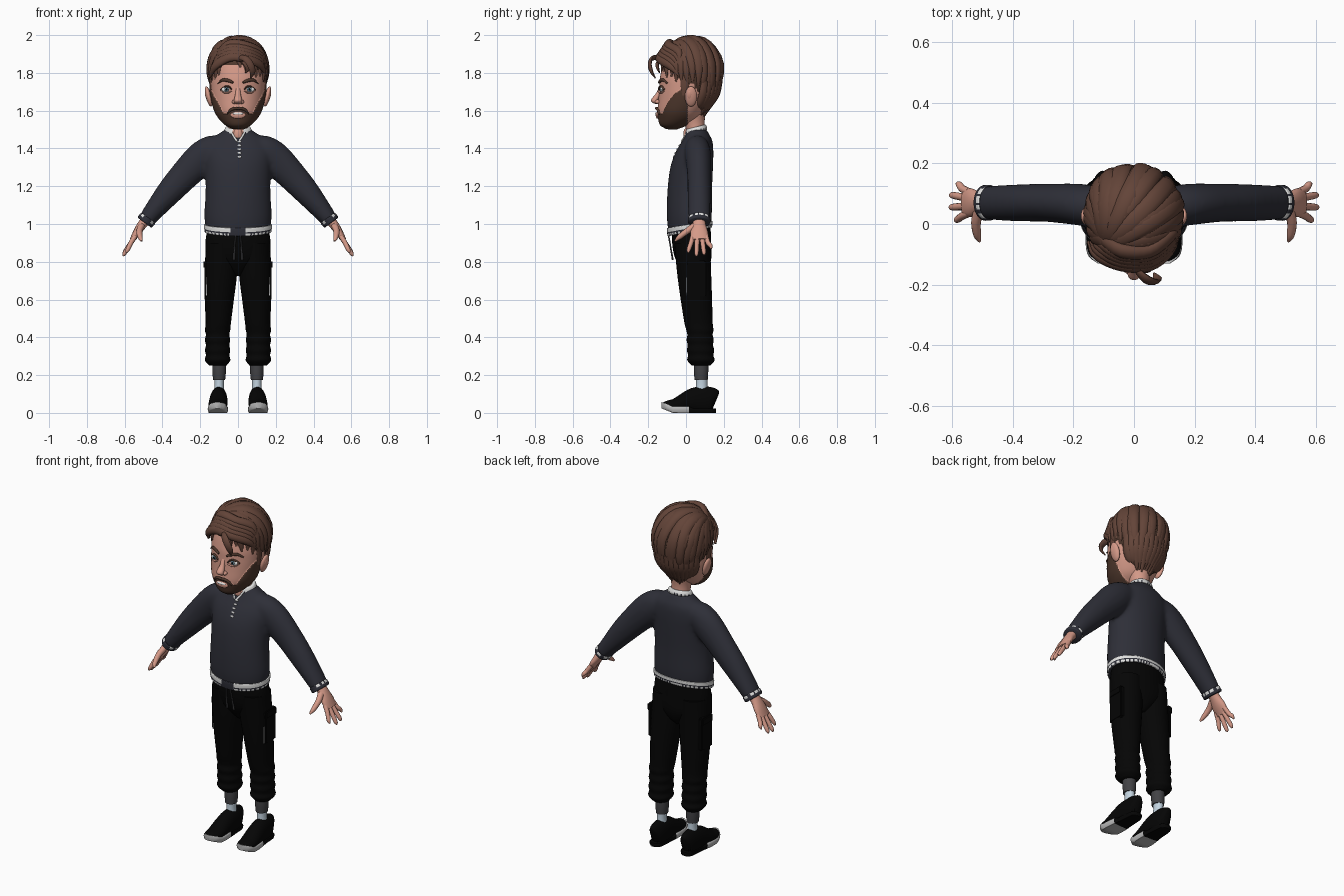
import bpy, bmesh, math, random
from mathutils import Vector, Matrix

random.seed(4)
if "Cube" in bpy.data.objects:
    bpy.data.objects.remove(bpy.data.objects["Cube"])


def material(name, r, g, b):
    m = bpy.data.materials.new(name)
    m.use_nodes = True
    m.diffuse_color = (r, g, b, 1)
    bsdf = m.node_tree.nodes["Principled BSDF"]
    bsdf.inputs["Base Color"].default_value = (r, g, b, 1)
    bsdf.inputs["Roughness"].default_value = 0.8
    return m


skin = material("skin", .66, .32, .245)
hair = material("hair brown", .125, .058, .04)
beard = material("beard dark brown", .075, .038, .025)
knit = material("sweater navy", .027, .028, .039)
black = material("trouser black", .0015, .0015, .0015)
white = material("trim white", .75, .75, .74)
grey = material("cuff grey", .055, .055, .06)
sock = material("sock pale blue", .55, .66, .75)
sole = material("sole grey", .48, .48, .48)
iris = material("iris blue grey", .12, .22, .28)
parts = []


def finish(name, bm, mats, rule=None, mirror=False):
    bmesh.ops.recalc_face_normals(bm, faces=bm.faces)
    if rule:
        for f in bm.faces:
            f.material_index = int(rule(f.calc_center_median()))
    me = bpy.data.meshes.new(name)
    bm.to_mesh(me)
    bm.free()
    for m in mats:
        me.materials.append(m)
    ob = bpy.data.objects.new(name, me)
    bpy.context.collection.objects.link(ob)
    if mirror:
        ob.modifiers.new("Mirror", "MIRROR").use_axis[0] = True
    parts.append(ob)
    return ob


def spline(rows, steps):
    """Smooth path through rows of x, y, z, width, depth."""
    p = [Vector(r) for r in rows]
    p = [p[0] * 2 - p[1]] + p + [p[-1] * 2 - p[-2]]
    out = []
    for a, b, c, d in zip(p, p[1:], p[2:], p[3:]):
        for k in range(steps):
            t = k / steps
            out.append(b + (c - a) * (t / 2) + (a * 2 - b * 5 + c * 4 - d) * (t * t / 2)
                       + (b * 3 - a - c * 3 + d) * (t ** 3 / 2))
    return out + [p[-2]]


def loft(name, rows, mats, n=24, steps=4, flat=False, ref=(0, 1, 0), center=None,
         warp=None, rule=None, mirror=False):
    """Skin elliptical rings along a path; flat keeps the rings level."""
    bm = bmesh.new()
    path = spline(rows, steps)
    rings = []
    for i, r in enumerate(path):
        pos = Vector(r[:3])
        u, v = Vector((1, 0, 0)), Vector((0, 1, 0))
        if not flat:
            t = (Vector(path[min(i + 1, len(path) - 1)][:3]) - Vector(path[max(i - 1, 0)][:3])).normalized()
            v = Vector(ref) if center is None else pos - center
            v = (v - t * v.dot(t)).normalized()
            u = v.cross(t)
        ring = []
        for k in range(n):
            a = math.tau * k / n
            ring.append(bm.verts.new(pos + u * max(r[3], .001) * math.cos(a) + v * max(r[4], .001) * math.sin(a)))
        rings.append(ring)
    for a, b in zip(rings, rings[1:]):
        for k in range(n):
            bm.faces.new((a[k], a[(k + 1) % n], b[(k + 1) % n], b[k]))
    bm.faces.new(rings[0])
    bm.faces.new(rings[-1])
    ob = finish(name, bm, mats, rule, mirror)
    if warp:
        for vert in ob.data.vertices:
            vert.co = warp(vert.co)
    return ob


def ball(name, loc, size, mat, mirror=False, turn=0):
    bm = bmesh.new()
    m = Matrix.Translation(loc) @ Matrix.Rotation(turn, 4, 'Y') @ Matrix.Diagonal((*size, 1))
    bmesh.ops.create_uvsphere(bm, u_segments=24, v_segments=14, radius=1, matrix=m)
    return finish(name, bm, [mat], mirror=mirror)


def front_y(ob, x, z):
    hit, loc, _, _ = ob.ray_cast((x, -1, z), (0, 1, 0))
    return loc.y if hit else 0


# Sweater: torso and sleeves fused into one knit surface
def hem_tilt(co):
    k = min(max((1.1 - co.z) / .13, 0), 1)
    return Vector((co.x, co.y, co.z + .2 * (co.y - .02) * k))


sweater = loft("sweater", [(0, .02, .975, .172, .113), (0, .018, 1.05, .178, .119), (0, .02, 1.18, .172, .118),
                           (0, .03, 1.3, .175, .113), (0, .045, 1.38, .18, .1), (0, .06, 1.44, .155, .08),
                           (0, .06, 1.48, .1, .06), (0, .055, 1.505, .064, .052)], [knit], flat=True, warp=hem_tilt, n=40)
sleeves = loft("sleeves", [(.08, .06, 1.41, .06, .055), (.14, .06, 1.39, .08, .068), (.2, .066, 1.342, .088, .068),
                           (.29, .07, 1.25, .079, .063), (.365, .07, 1.167, .069, .062),
                           (.44, .07, 1.077, .054, .059), (.485, .07, 1.02, .045, .056)], [knit], mirror=True)
bpy.ops.object.select_all(action='DESELECT')
sleeves.select_set(True)
bpy.context.view_layer.objects.active = sleeves
bpy.ops.object.modifier_apply(modifier="Mirror")
sweater.select_set(True)
bpy.context.view_layer.objects.active = sweater
parts.remove(sleeves)
bpy.ops.object.join()
fuse = sweater.modifiers.new("Fuse", "REMESH")
fuse.mode, fuse.voxel_size, fuse.use_smooth_shade = 'VOXEL', .011, True
soft = sweater.modifiers.new("Soften", "SMOOTH")
soft.factor, soft.iterations = .5, 8


# Ribbed white trims with dark gaps
def ribs(c, x, y, count):
    return int((math.atan2(c.y - y, c.x - x) + math.pi) / math.tau * count) % 3 == 0


loft("hem_trim", [(0, .02, .958, .172, .113), (0, .02, .962, .177, .118), (0, .02, .994, .18, .121),
                  (0, .02, .998, .174, .115)], [white, knit], n=126, steps=6, flat=True, warp=hem_tilt,
     rule=lambda c: .972 < c.z < .979 or (abs(c.x) < .04 and c.y < 0) or (c.z < .972 and ribs(c, 0, .02, 126)))
loft("sleeve_trim", [(.475, .07, 1.033, .045, .056), (.478, .07, 1.029, .048, .059), (.485, .07, 1.02, .048, .059),
                     (.492, .07, 1.011, .047, .059), (.495, .07, 1.007, .043, .055)], [white, knit], mirror=True,
     n=48, rule=lambda c: .78 * c.z - .62 * c.x < .494 or int((c.y + 1) * 110) % 3 == 0)
loft("collar", [(0, .053, 1.485, .071, .057), (0, .053, 1.495, .073, .059), (0, .052, 1.51, .067, .054),
                (0, .052, 1.515, .06, .05)], [white, skin, knit], n=60, flat=True,
     rule=lambda c: 1 if abs(c.x) < .028 and c.y < .04 else 2 * (c.z < 1.497 and ribs(c, 0, .053, 60)),
     warp=lambda c: Vector((c.x, c.y, c.z + .25 * (c.y - .055))))


# Head with a slightly raised beard
def bearded(c):
    s = abs(c.x)
    top = max(1.618 - 10 * s * s, 1.583 + max(0, s - .075) * 1.9)
    return c.y < .008 and c.z < top


head = loft("head", [(0, -.075, 1.505, .03, .03), (0, -.065, 1.525, .065, .07), (0, -.04, 1.56, .1, .105),
                     (0, -.025, 1.6, .123, .125), (0, -.005, 1.66, .139, .141), (0, 0, 1.72, .144, .142),
                     (0, .005, 1.78, .144, .142), (0, .02, 1.86, .135, .135), (0, .03, 1.92, .09, .1),
                     (0, .03, 1.95, .03, .03)], [skin, beard], n=160, steps=12, flat=True, rule=bearded)
for v in head.data.vertices:
    if bearded(v.co):
        v.co += v.normal * .004
loft("neck", [(0, .055, 1.42, .06, .05), (0, .05, 1.5, .053, .05), (0, .04, 1.56, .057, .06),
              (0, .04, 1.64, .08, .075)], [skin], flat=True)
ball("ear", (.155, .026, 1.675), (.016, .032, .055), skin, True, .25)
ball("ear_inner", (.163, .02, 1.682), (.011, .016, .03), skin, True, .25)
bpy.context.view_layer.update()

# Face details
loft("nose", [(0, -.133, 1.725, .012, .008), (0, -.146, 1.69, .014, .014), (0, -.165, 1.658, .021, .02),
              (0, -.162, 1.642, .018, .015), (0, -.15, 1.634, .008, .006)], [skin], flat=True)
ball("nostril", (.02, -.15, 1.647), (.012, .015, .011), skin, True)
ex, ez = .06, 1.712
ey = front_y(head, ex, ez)
ball("eye", (ex, ey + .002, ez), (.027, .009, .015), white, True)
ball("iris", (ex, ey - .0055, ez + .001), (.0115, .0045, .0115), iris, True)
ball("pupil", (ex, ey - .0088, ez + .001), (.0055, .0025, .006), black, True)


def face_stroke(name, points, width, mat):
    rows = [(x, front_y(head, x, z) - .004, z, width * k, .007) for x, z, k in points]
    loft(name, rows, [mat], n=10, mirror=True, ref=(0, 1, 0))


face_stroke("eyebrow", [(.026, 1.748, .6), (.05, 1.759, 1), (.08, 1.762, .9), (.106, 1.745, .2)], .009, beard)
face_stroke("upper_lid", [(.032, 1.711, .5), (.046, 1.725, 1), (.066, 1.728, 1), (.092, 1.712, .4)], .005, beard)
face_stroke("lower_lid", [(.034, 1.704, .5), (.05, 1.696, 1), (.07, 1.695, 1), (.09, 1.706, .4)], .004, skin)
face_stroke("moustache", [(0, 1.611, .8), (.02, 1.612, 1), (.042, 1.601, .8), (.058, 1.582, .3)], .008, beard)
my = front_y(head, 0, 1.58)
ball("lips", (0, my + .001, 1.577), (.04, .01, .019), skin)
ball("teeth", (0, my - .002, 1.584), (.031, .0095, .008), white)

# Hair: dark under-cap, then overlapping locks fanning from a side parting
mid, size = Vector((0, .03, 1.8)), Vector((.157, .162, .184))
bm = bmesh.new()
bmesh.ops.create_uvsphere(bm, u_segments=64, v_segments=40, radius=1,
                          matrix=Matrix.Translation(mid) @ Matrix.Diagonal((*size, 1)))


def hairline(y):
    if y < .04:
        return 1.84 - max(0, min(1, (y + .11) / .1)) * .1
    return 1.74 - min(1, (y - .04) / .05) * .13


gone = [f for f in bm.faces if f.calc_center_median().z < hairline(f.calc_center_median().y)]
bmesh.ops.delete(bm, geom=gone, context='FACES')
finish("hair_cap", bm, [beard])

part = Vector((-.6, -.65, .5)).normalized()
locks = 30
for i in range(locks):
    a = math.radians(5 + 315 * i / (locks - 1))
    side = Vector((math.sin(a), -math.cos(a), 0))
    back = max(0, side.y)
    drop = .25 - .55 * abs(side.x) if side.y < 0 else -.3 - .6 * back
    drop += random.uniform(-.07, .07)
    end = side * math.sqrt(1 - drop * drop) + Vector((0, 0, drop))
    over = side * .7 + Vector((random.uniform(-.15, .15), random.uniform(-.15, .15), 1))
    rows = []
    lift = 1.0 + random.uniform(-.01, .03)
    for k in range(7):
        t = k / 6
        d = (part * (1 - t) ** 2 + over * (2 * t * (1 - t)) + end * t * t).normalized()
        p = mid + Vector([d[j] * size[j] for j in range(3)]) * lift
        w = math.sin(math.pi * (.12 + .86 * t)) ** .7
        rows.append((*p, .033 * w, .017 * w))
    loft(f"hair_lock_{i + 1}", rows, [hair], n=10, steps=3, center=mid)
# Short pointed locks down behind the ears to the nape
for i in range(13):
    a = math.radians(117 + 126 * i / 12)
    x, y = math.sin(a), -math.cos(a)
    tip = 1.64 - .07 * max(0, y) + random.uniform(-.012, .012)
    loft(f"nape_lock_{i + 1}", [(x * .15, .03 + y * .155, 1.76, .02, .01), (x * .138, .03 + y * .135, 1.69, .026, .016),
                                (x * .105, .03 + y * .1, 1.635, .024, .016), (x * .07, .03 + y * .068, tip, .003, .003)],
         [hair], n=10, center=Vector((0, .02, 1.7)))
# Swept-up front
for i in range(5):
    z, y = 1.862 + .018 * i, .012 * i
    loft(f"quiff_{i + 1}", [(-.15 + .008 * i, -.06, z - .085, .006, .006), (-.12 + .006 * i, -.105 + y, z - .025, .022, .016),
                            (-.04, -.137 + y, z + .022, .026, .019), (.05, -.139 + y, z + .012, .024, .017),
                            (.12, -.09 + y, z - .02, .022, .014), (.148, -.035, z - .08, .003, .003)],
         [hair], n=10, center=mid)
loft("forehead_curl", [(-.01, -.13, 1.88, .01, .008), (.035, -.178, 1.878, .018, .01), (.065, -.192, 1.845, .019, .009),
                       (.077, -.182, 1.805, .016, .008), (.066, -.162, 1.772, .003, .003)], [hair], n=10, center=mid)
loft("small_curl", [(.01, -.13, 1.87, .01, .008), (.04, -.152, 1.85, .014, .009), (.05, -.148, 1.82, .011, .007),
                    (.04, -.14, 1.8, .003, .003)], [hair], n=10, center=mid)
loft("sideburn", [(.141, -.005, 1.78, .026, .01), (.144, -.006, 1.73, .022, .008), (.142, -.01, 1.68, .013, .006)],
     [hair], n=10, ref=(1, 0, 0), mirror=True)

# Hands
loft("palm", [(.465, .07, 1.045, .028, .033), (.505, .07, 1, .025, .034), (.535, .07, .955, .021, .047),
              (.56, .072, .915, .014, .046)], [skin], n=16, mirror=True)
fingers = {"index": (.036, .012, .592, .848), "middle": (.06, .055, .608, .83),
           "ring": (.084, .096, .607, .836), "little": (.106, .133, .586, .868)}
for name, (y0, y1, x, z) in fingers.items():
    loft(name + "_finger", [(.545, y0, .935, .013, .013), (.567, y0 * .6 + y1 * .4, .9, .0125, .0125),
                            (x - .008, y1 * .9 + y0 * .1, z + .016, .011, .011), (x, y1, z, .004, .004)],
         [skin], n=12, mirror=True)
loft("thumb", [(.512, .045, .99, .018, .018), (.522, .005, .962, .016, .016), (.518, -.036, .93, .013, .013),
               (.51, -.057, .91, .005, .005)], [skin], n=12, ref=(1, 0, 0), mirror=True)

# Trousers
loft("trouser_seat", [(0, .03, .99, .16, .1), (0, .03, .9, .172, .103), (0, .038, .82, .16, .096),
                      (0, .045, .76, .075, .07), (0, .045, .725, .02, .04)], [black], n=32, flat=True)
legs = [(.086, .033, .9, .083, .095), (.091, .043, .74, .086, .09), (.099, .055, .6, .077, .083),
        (.104, .066, .48, .067, .075)]
legs += [(.108, .073 + .001 * i, .44 - .027 * i, .067 - .005 * (i % 2), .072 - .005 * (i % 2)) for i in range(7)]
loft("trouser_leg", legs + [(.106, .08, .25, .045, .048)], [black], n=28, flat=True, mirror=True)


def box(name, loc, size, mat, bevel):
    bm = bmesh.new()
    bmesh.ops.create_cube(bm, size=1, matrix=Matrix.Translation(loc) @ Matrix.Diagonal((*size, 1)))
    bmesh.ops.bevel(bm, geom=bm.edges[:], offset=bevel, segments=2, affect='EDGES')
    finish(name, bm, [mat], mirror=True)


box("cargo_pocket", (.165, .055, .7), (.026, .1, .17), black, .007)
box("pocket_flap", (.167, .055, .785), (.032, .1, .045), black, .007)
box("pocket_strap", (.167, .005, .67), (.007, .006, .1), sole, .002)
loft("drawstring", [(.012, -.094, .95, .0045, .004), (.018, -.082, .88, .0045, .004), (.022, -.07, .81, .006, .005)],
     [grey], n=8, mirror=True)

# Ankles
loft("ankle_cuff", [(.1, .08, .27, .036, .038), (.1, .08, .22, .036, .038), (.1, .08, .175, .032, .035)],
     [grey], n=20, flat=True, mirror=True)
loft("sock", [(.1, .083, .19, .026, .03), (.1, .083, .14, .025, .03), (.1, .083, .09, .03, .034)],
     [sock], n=20, flat=True, mirror=True)


# Shoes with a lifted toe and a pale front sole
def toe_lift(c, low, high):
    return Vector((c.x, c.y, min(max(c.z, low), high) + max(0, -c.y - .07) * .4))


loft("shoe", [(.102, .156, .06, .02, .052), (.101, .138, .066, .036, .068), (.101, .095, .066, .044, .074),
              (.103, .04, .064, .047, .068), (.106, -.03, .046, .05, .046), (.108, -.09, .03, .045, .026),
              (.108, -.122, .02, .02, .012)], [black], n=28, ref=(0, 0, 1), mirror=True,
     warp=lambda c: toe_lift(c, .004, 1))
loft("shoe_sole", [(.102, .16, .018, .014, .03), (.102, .14, .018, .037, .04), (.102, .06, .018, .045, .04),
                   (.106, -.03, .02, .054, .045), (.108, -.1, .02, .046, .04), (.108, -.13, .02, .012, .03)],
     [sole, black], n=28, ref=(0, 0, 1), mirror=True, rule=lambda c: c.y > .02,
     warp=lambda c: toe_lift(c, 0, .034 if c.y < .02 else .022))

# Neck opening, its edging and the buttons down the chest
bpy.context.view_layer.update()
ball("neck_opening", (0, front_y(sweater, 0, 1.475) + .003, 1.475), (.024, .015, .034), skin)
loft("neck_edging", [(x, front_y(sweater, x, z) - .002, z, .005, .004)
                     for x, z in ((.034, 1.485), (.022, 1.462), (.006, 1.438))], [white], n=8, mirror=True)
for i in range(5):
    z = 1.435 - .02 * i
    ball(f"placket_button_{i + 1}", (.007, front_y(sweater, .007, z), z), (.011, .004, .0065), white)

bpy.ops.object.select_all(action='DESELECT')
for ob in parts:
    ob.select_set(True)
bpy.context.view_layer.objects.active = parts[0]
bpy.ops.object.shade_smooth_by_angle(angle=math.radians(50))
